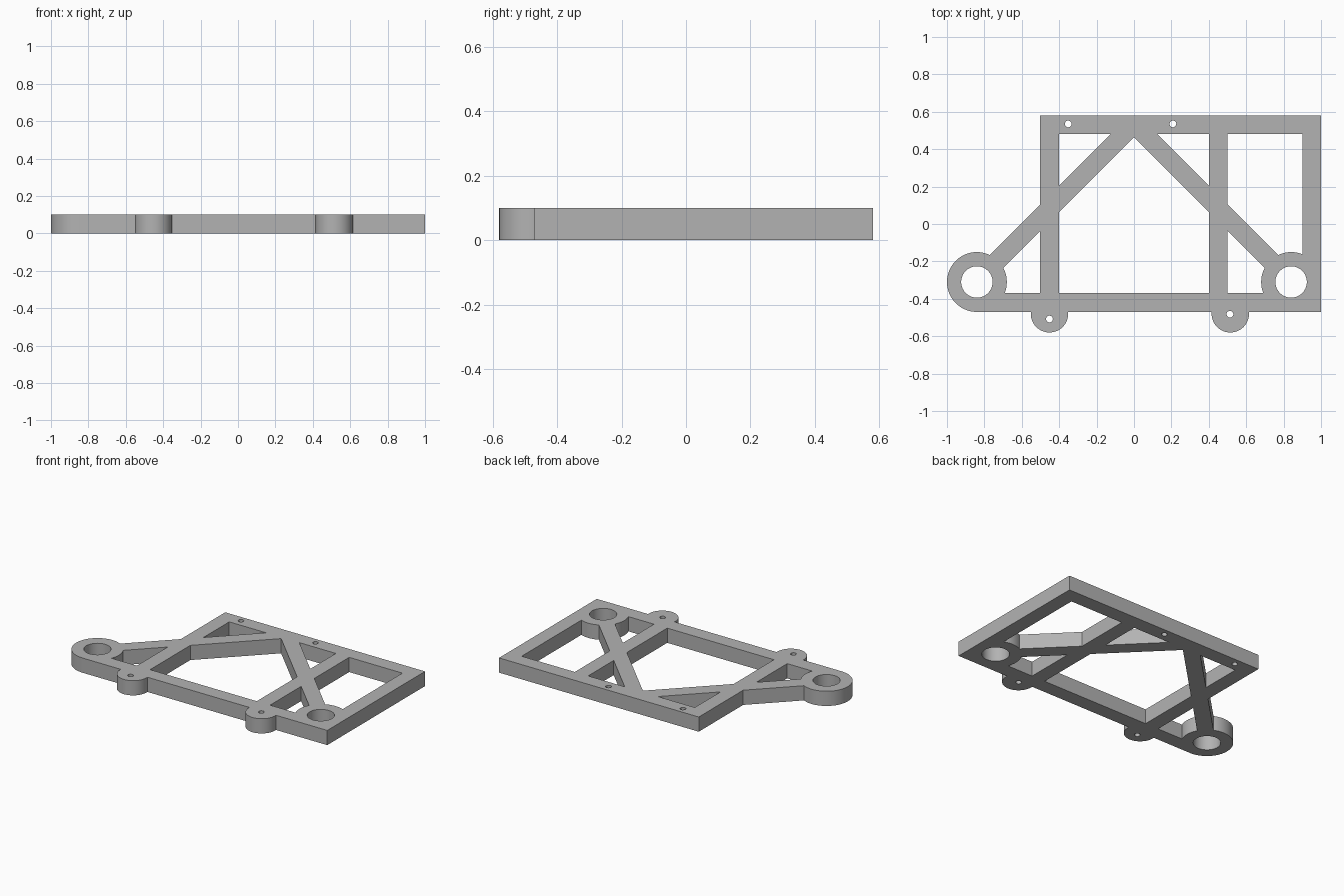
import bpy
import bmesh
import math
from mathutils import Matrix, Vector

if "Cube" in bpy.data.objects:
    bpy.data.objects.remove(bpy.data.objects["Cube"], do_unlink=True)

THICK = 0.1
BAR = 0.1

grey = bpy.data.materials.new("plain grey")
grey.use_nodes = True
colour = (0.45, 0.45, 0.45, 1)
grey.diffuse_color = colour
grey.node_tree.nodes["Principled BSDF"].inputs["Base Color"].default_value = colour


def make_object(name, bm):
    mesh = bpy.data.meshes.new(name)
    bm.to_mesh(mesh)
    bm.free()
    mesh.materials.append(grey)
    obj = bpy.data.objects.new(name, mesh)
    bpy.context.collection.objects.link(obj)
    return obj


def bar(name, start, end):
    """Square bar lying on the ground, along a centre line."""
    a, b = Vector(start), Vector(end)
    mid, run = (a + b) / 2, b - a
    place = (Matrix.Translation((mid.x, mid.y, THICK / 2))
             @ Matrix.Rotation(math.atan2(run.y, run.x), 4, "Z")
             @ Matrix.Diagonal((run.length, BAR, THICK, 1)))
    bm = bmesh.new()
    bmesh.ops.create_cube(bm, size=1, matrix=place)
    return make_object(name, bm)


def disc(name, centre, radius, height=THICK, sides=64):
    bm = bmesh.new()
    bmesh.ops.create_cone(bm, cap_ends=True, segments=sides, radius1=radius,
                          radius2=radius, depth=height,
                          matrix=Matrix.Translation((*centre, THICK / 2)))
    return make_object(name, bm)


def combine(target, other, operation):
    """Apply a boolean and discard the helper."""
    other.hide_render = True
    mod = target.modifiers.new(operation.lower(), "BOOLEAN")
    mod.operation = operation
    mod.solver = "EXACT"
    mod.object = other
    bpy.context.view_layer.objects.active = target
    bpy.ops.object.modifier_apply(modifier=mod.name)
    bpy.data.objects.remove(other, do_unlink=True)


LEFT, RIGHT = 0.84, -0.84
RING_Y = -0.31
FRONT_Y, BACK_Y = -0.42, 0.53

# Straight bars of the frame
frame = bar("bracket_frame", (RIGHT, FRONT_Y), (1, FRONT_Y))
parts = [bar("back_bar", (-0.5, BACK_Y), (1, BACK_Y))]
for x in (-0.452, 0.45, 0.95):
    parts.append(bar("cross_bar", (x, FRONT_Y - 0.05), (x, BACK_Y + 0.05)))

# Diagonal braces, ring bosses and front mounting tabs
for x in (LEFT, RIGHT):
    parts.append(bar("diagonal_brace", (x, RING_Y + 0.005), (0, BACK_Y + 0.004)))
    parts.append(disc("ring_boss", (x, RING_Y), 0.16))
for x in (-0.452, 0.515):
    parts.append(disc("mounting_tab", (x, -0.48), 0.1))
for part in parts:
    combine(frame, part, "UNION")

# Large ring bores and small screw holes
for x in (LEFT, RIGHT):
    combine(frame, disc("bore", (x, RING_Y), 0.084, 1), "DIFFERENCE")
for spot in ((-0.452, -0.508), (0.513, -0.482), (-0.352, 0.535), (0.208, 0.535)):
    combine(frame, disc("screw_hole", spot, 0.018, 1, 32), "DIFFERENCE")

# Clean up flat faces and shade the round walls smoothly
bm = bmesh.new()
bm.from_mesh(frame.data)
bmesh.ops.remove_doubles(bm, verts=bm.verts, dist=0.0001)
bmesh.ops.dissolve_limit(bm, angle_limit=0.01, verts=bm.verts, edges=bm.edges)
bmesh.ops.triangulate(bm, faces=[f for f in bm.faces if abs(f.normal.z) > 0.9])
bm.to_mesh(frame.data)
bm.free()
bpy.ops.object.select_all(action="DESELECT")
frame.select_set(True)
bpy.context.view_layer.objects.active = frame
bpy.ops.object.shade_smooth_by_angle(angle=math.radians(30))
